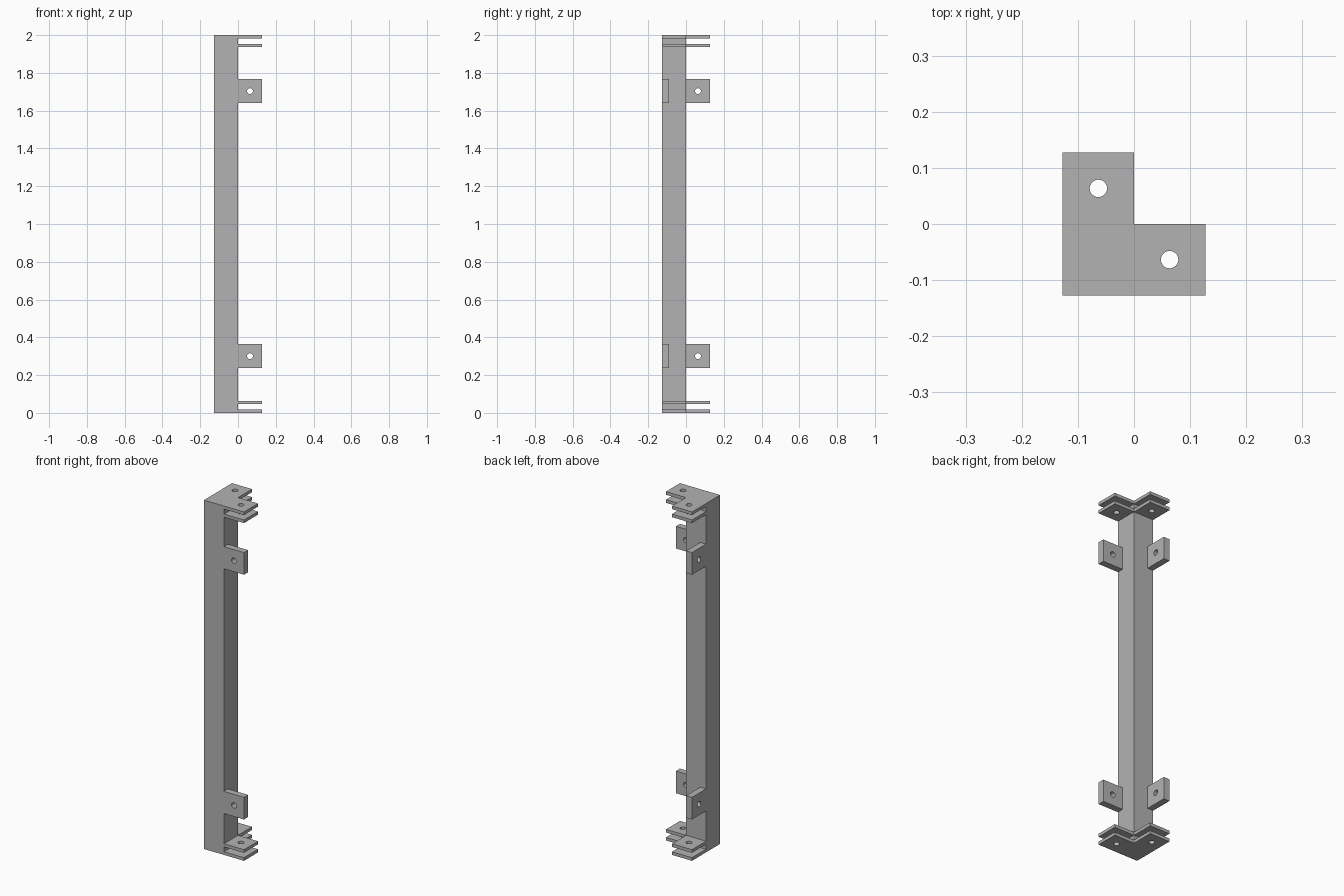
import bpy, bmesh
from math import cos, sin, pi
from mathutils import Vector

HALF = 0.127          # half the width of the bracket
HOLE = 0.0155         # bolt hole radius
PLATE = 0.018         # thickness of the flat plates
LUG = 0.037           # thickness of the upright lugs
SEGMENTS = 32

cube = bpy.data.objects.get("Cube")
if cube:
    bpy.data.objects.remove(cube, do_unlink=True)

grey = bpy.data.materials.new("grey_metal")
grey.use_nodes = True
colour = (0.45, 0.45, 0.45, 1)
grey.diffuse_color = colour
grey.node_tree.nodes["Principled BSDF"].inputs["Base Color"].default_value = colour


def finish(bm, name):
    bmesh.ops.recalc_face_normals(bm, faces=bm.faces)
    mesh = bpy.data.meshes.new(name)
    bm.to_mesh(mesh)
    bm.free()
    mesh.materials.append(grey)
    obj = bpy.data.objects.new(name, mesh)
    bpy.context.collection.objects.link(obj)
    bpy.ops.object.select_all(action='DESELECT')
    obj.select_set(True)
    bpy.context.view_layer.objects.active = obj
    bpy.ops.object.shade_smooth_by_angle(angle=pi / 6)
    return obj


def drilled_tab(name, origin, u, v, w, thickness):
    """Square tab with a round hole, spanned by u and v, extruded along w."""
    bm = bmesh.new()
    half = HALF / 2
    rings = []
    for depth in (0, thickness):
        for square in (False, True):
            ring = []
            for i in range(SEGMENTS):
                c, s = cos(2 * pi * i / SEGMENTS), sin(2 * pi * i / SEGMENTS)
                r = half / max(abs(c), abs(s)) if square else HOLE
                ring.append(bm.verts.new(origin + u * (half + c * r) + v * (half + s * r) + w * depth))
            rings.append(ring)
    inner_a, outer_a, inner_b, outer_b = rings
    for a, b in ((inner_a, outer_a), (outer_a, outer_b), (outer_b, inner_b), (inner_b, inner_a)):
        for i in range(SEGMENTS):
            j = (i + 1) % SEGMENTS
            bm.faces.new((a[i], a[j], b[j], b[i]))
    bmesh.ops.dissolve_limit(bm, angle_limit=0.01, verts=bm.verts, edges=bm.edges)
    return finish(bm, name)


# Square post filling the outer corner
bm = bmesh.new()
bmesh.ops.create_cube(bm, size=1)
for vert in bm.verts:
    vert.co = Vector(((vert.co.x - 0.5) * HALF, (vert.co.y - 0.5) * HALF, (vert.co.z + 0.5) * 2))
finish(bm, "corner_post")

# Two arms of tabs: one to the left, one to the back
X, Y, Z = Vector((1, 0, 0)), Vector((0, 1, 0)), Vector((0, 0, 1))
plates = {"bottom_outer": 0, "bottom_inner": 0.046,
          "top_inner": 1.954 - PLATE, "top_outer": 2 - PLATE}
plates["top_inner"] = 2 - plates["bottom_inner"] - PLATE
lugs = {"lower": 0.237, "upper": 1.64}

for arm, along, across in (("left", X, Y), ("back", Y, X)):
    corner = -HALF * across
    for level, z in plates.items():
        drilled_tab(f"{arm}_{level}_plate", corner + Z * z, along, across, Z, PLATE)
    for level, z in lugs.items():
        drilled_tab(f"{arm}_{level}_lug", corner + Z * z, along, Z, across, LUG)
